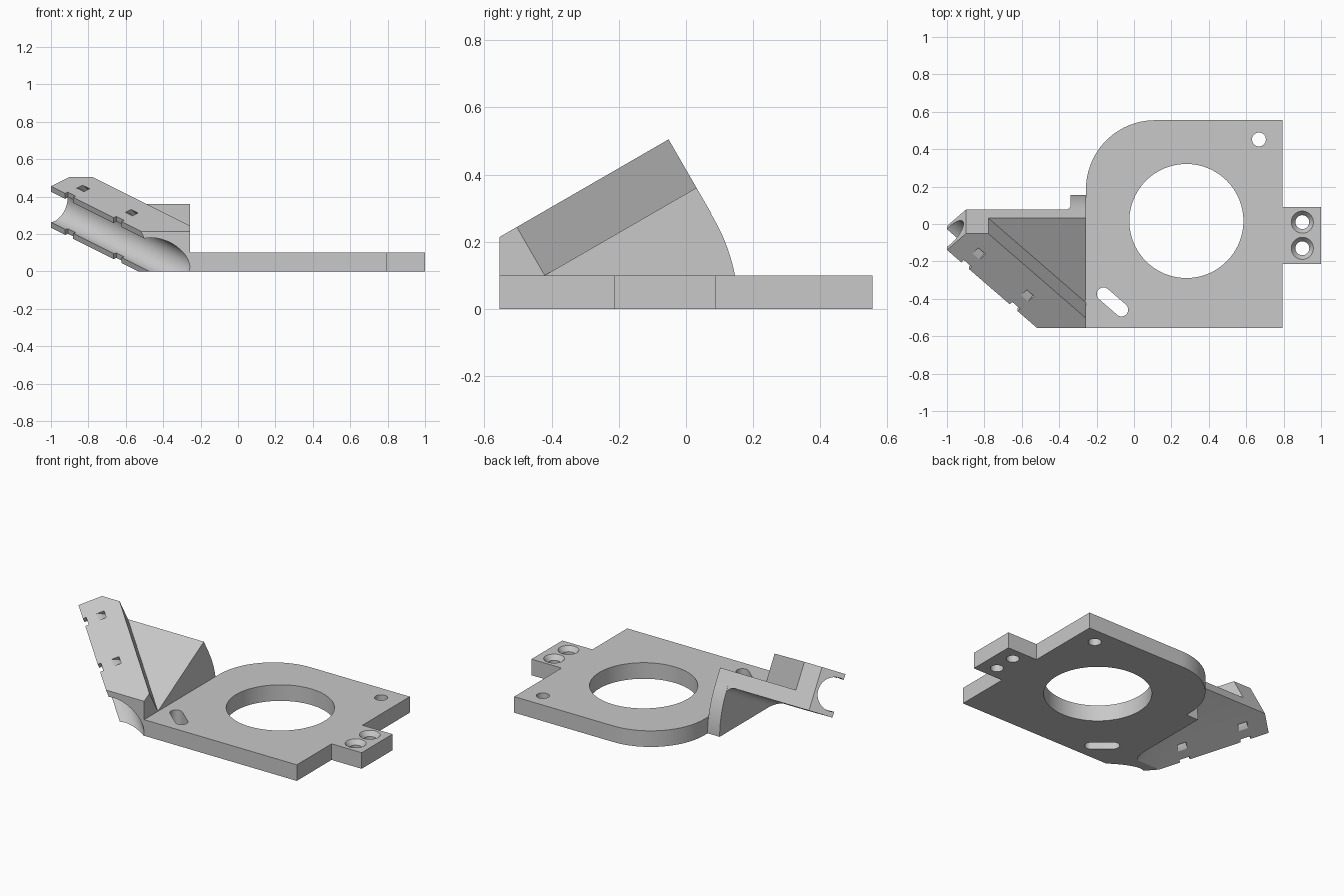
import bpy, bmesh
from math import sin, cos, pi, radians, sqrt
from mathutils import Matrix, Vector

if "Cube" in bpy.data.objects:
    bpy.data.objects.remove(bpy.data.objects["Cube"])

grey = bpy.data.materials.new("light grey")
grey.use_nodes = True
colour = (0.58, 0.58, 0.58, 1)
grey.diffuse_color = colour
grey.node_tree.nodes["Principled BSDF"].inputs["Base Color"].default_value = colour

FRONT, WALL = -0.555, -0.257


def arc(cx, cy, r, a0, a1, n=24):
    angles = [radians(a0 + (a1 - a0) * i / n) for i in range(n + 1)]
    return [(cx + r * cos(a), cy + r * sin(a)) for a in angles]


def circle(cx, cy, r, n=64):
    return arc(cx, cy, r, 0, 360, n)[:-1]


def rect(x0, y0, x1, y1):
    return [(x0, y0), (x1, y0), (x1, y1), (x0, y1)]


def finish(name, bm):
    bmesh.ops.recalc_face_normals(bm, faces=bm.faces[:])
    mesh = bpy.data.meshes.new(name)
    bm.to_mesh(mesh)
    bm.free()
    mesh.materials.append(grey)
    ob = bpy.data.objects.new(name, mesh)
    bpy.context.collection.objects.link(ob)
    return ob


def prism(name, pts, lo, hi, frame=Matrix()):
    """Solid with the given profile, from lo to hi along the frame's third axis."""
    bm = bmesh.new()
    low = [bm.verts.new((x, y, lo)) for x, y in pts]
    high = [bm.verts.new((x, y, hi)) for x, y in pts]
    bm.faces.new(low[::-1])
    bm.faces.new(high)
    for i in range(len(pts)):
        bm.faces.new((low[i - 1], low[i], high[i], high[i - 1]))
    bm.transform(frame)
    return finish(name, bm)


def cone(name, x, y, r_low, r_high, lo, hi):
    bm = bmesh.new()
    bmesh.ops.create_cone(bm, cap_ends=True, segments=48, radius1=r_low, radius2=r_high,
                          depth=hi - lo, matrix=Matrix.Translation((x, y, (lo + hi) / 2)))
    return finish(name, bm)


def combine(ob, tool, operation="DIFFERENCE"):
    mod = ob.modifiers.new("cut", "BOOLEAN")
    mod.operation, mod.solver, mod.object = operation, "EXACT", tool
    bpy.context.view_layer.objects.active = ob
    bpy.ops.object.modifier_apply(modifier=mod.name)
    bpy.data.objects.remove(tool)


def smooth(ob):
    bpy.ops.object.select_all(action="DESELECT")
    ob.select_set(True)
    bpy.context.view_layer.objects.active = ob
    bpy.ops.object.shade_smooth_by_angle(angle=radians(25))


# Base plate with rounded back corner and a side tab
outline = [(WALL, FRONT), (0.793, FRONT), (0.793, -0.213), (1, -0.213), (1, 0.09),
           (0.793, 0.09), (0.793, 0.555)] + arc(WALL + 0.37, 0.185, 0.37, 90, 180)
plate = prism("base_plate", outline, 0, 0.1)
combine(plate, prism("bore", circle(0.28, 0.016, 0.305, 96), -0.1, 0.2))
combine(plate, prism("corner_hole", circle(0.668, 0.452, 0.037), -0.1, 0.2))

# Adjustment slot
slot = arc(-0.163, -0.375, 0.036, 49, 229) + arc(-0.067, -0.458, 0.036, 229, 409)
combine(plate, prism("slot", slot, -0.1, 0.2))

# Countersunk tab holes
for y in (0.01, -0.13):
    combine(plate, prism("screw_hole", circle(0.9, y, 0.037), -0.1, 0.2))
    combine(plate, cone("countersink", 0.9, y, 0.032, 0.063, 0.065, 0.105))
smooth(plate)

# Tilted frames: slope (x, uphill, normal) and tube (across, normal, along)
X = Vector((1, 0, 0))
up = Vector((0, cos(pi / 6), sin(pi / 6)))
normal = X.cross(up)
along, across = (X - up) / sqrt(2), (X + up) / sqrt(2)
BACK, TOP, STEP, LOW = 0.2075, 0.463, 0.297, 0.207
start = (-1, 0.107)


def frame(a, b, c, origin=Vector()):
    m = Matrix((a, b, c)).transposed().to_4x4()
    m.translation = origin
    return m


slope = frame(X, up, normal)
tube = frame(across, normal, along, X * start[0] + up * start[1])

# Inclined holder: full-height block, stepped down behind the bar
block = [start, (start[0] + BACK - start[1], BACK), (0.1, BACK), (0.1, -0.993)]
arm = prism("inclined_holder", block, LOW, TOP, slope)
rear = -0.571
step = [(rear - 0.5, 0.5), (1, 0.5), (1, rear - 1)]
combine(arm, prism("step", step, STEP, TOP + 0.1, slope))

# Curved web under the slab
web = [(FRONT - 0.05, -0.05), (0.155, -0.05)] + arc(-0.381, 0, 0.536, 0, 30)
web.append((0.06, 0.308))
upright = frame(Vector((0, 1, 0)), Vector((0, 0, 1)), X)
combine(arm, prism("web", web, -0.34, 0.05, upright), "UNION")

# Fillet between web and slab
bend = [(LOW + 0.01, -0.33), (LOW + 0.01, -0.385)]
bend += [(n, x) for x, n in arc(-0.385, LOW - 0.045, 0.045, 90, 0, 10)]
bend.append((LOW - 0.045, -0.33))
combine(arm, prism("fillet", bend, -0.8, BACK - 0.003, frame(normal, X, up)), "UNION")

# Trim to the ground, the plate's front and the plate's side
combine(arm, prism("limits", rect(-1.5, FRONT, WALL, 0.8), 0, 1), "INTERSECT")

# Round channel along the open side
cw, cn = 0.027, (TOP + LOW) / 2
combine(arm, prism("channel", circle(cw, cn, 0.098, 96), -0.2, 1.6, tube))

# Strap grooves: ring passage and edge notches
for s in (0.138, 0.504):
    ring = prism("ring", circle(cw, cn, 0.163), s - 0.027, s + 0.027, tube)
    combine(ring, prism("core", circle(cw, cn, 0.139), s - 0.1, s + 0.1, tube))
    combine(arm, ring)
    combine(arm, prism("notch", rect(-0.1, 0, 0.02, 0.7), s - 0.03, s + 0.03, tube))
smooth(arm)
